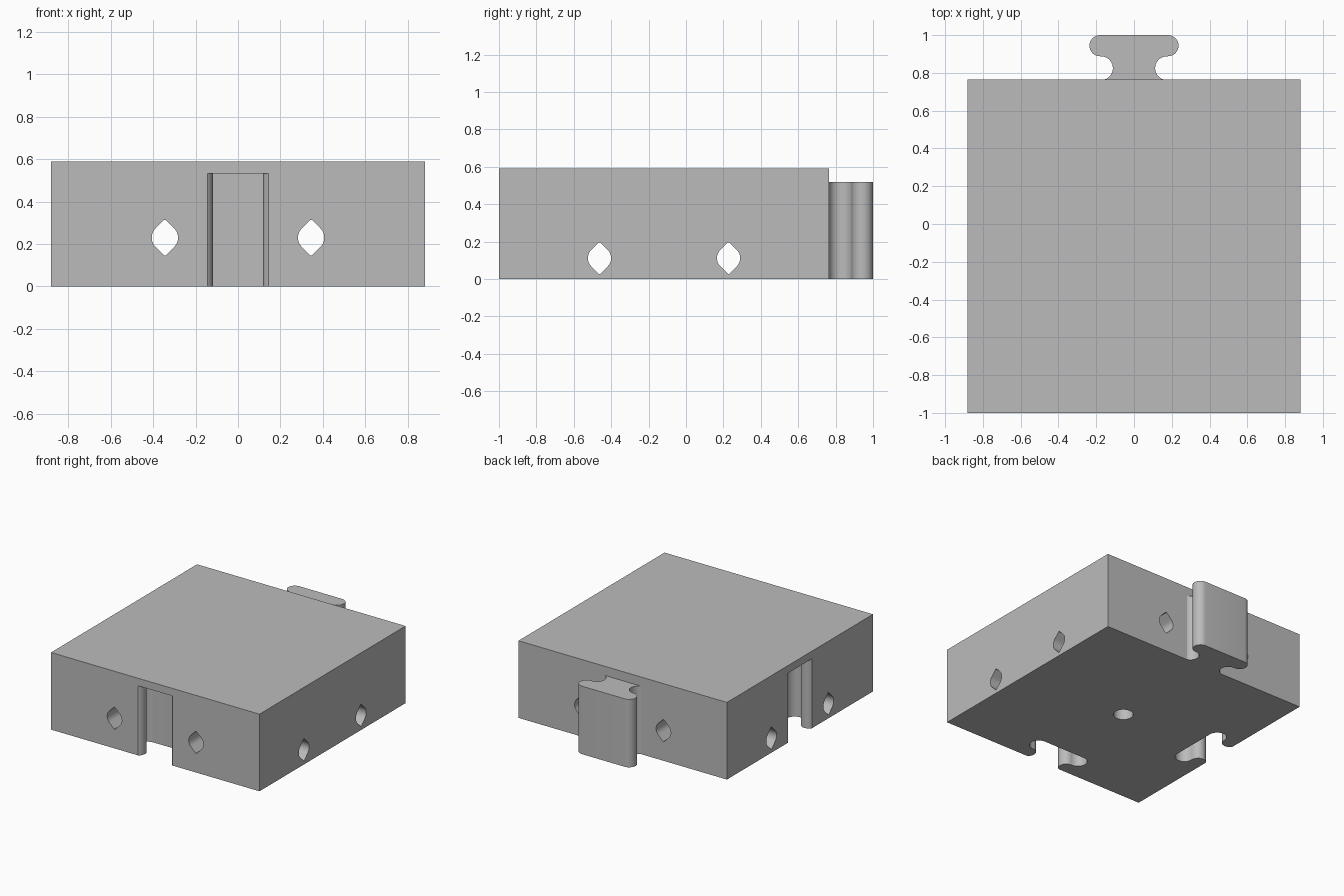
import bpy, bmesh
from math import pi, sin, cos, sqrt, atan2
from mathutils import Vector, Matrix

if "Cube" in bpy.data.objects:
    bpy.data.objects.remove(bpy.data.objects["Cube"], do_unlink=True)

HALF, FRONT, BACK, TOP = 0.882, -1.0, 0.765, 0.59
MID_Y = (FRONT + BACK) / 2

grey = bpy.data.materials.new("light grey")
grey.use_nodes = True
colour = (0.5, 0.5, 0.5, 1)
grey.diffuse_color = colour
grey.node_tree.nodes["Principled BSDF"].inputs["Base Color"].default_value = colour


def prism(name, points, direction):
    """Solid made by sweeping a flat outline along a direction."""
    bm = bmesh.new()
    face = bm.faces.new([bm.verts.new(p) for p in points])
    swept = bmesh.ops.extrude_face_region(bm, geom=[face])["geom"]
    bmesh.ops.translate(bm, vec=direction,
                        verts=[g for g in swept if isinstance(g, bmesh.types.BMVert)])
    bmesh.ops.recalc_face_normals(bm, faces=bm.faces)
    mesh = bpy.data.meshes.new(name)
    bm.to_mesh(mesh)
    bm.free()
    mesh.materials.append(grey)
    obj = bpy.data.objects.new(name, mesh)
    bpy.context.collection.objects.link(obj)
    return obj


def arc(cx, cy, r, start, end, steps=16):
    angles = [start + (end - start) * i / steps for i in range(steps + 1)]
    return [(cx + r * cos(a), cy + r * sin(a)) for a in angles]


def key_outline(neck_d, neck_r, head_r, lead=0):
    """Mushroom outline: concave neck and round-ended head."""
    cx = 0.175
    half_chord = sqrt(neck_r ** 2 - neck_d ** 2)
    start = 2 * pi + atan2(-neck_d, -half_chord)
    side = [(cx - half_chord, -lead)] if lead else []
    side += arc(cx, neck_d, neck_r, start, pi / 2)
    side += arc(0.18, neck_d + neck_r + head_r, head_r, -pi / 2, pi / 2)
    return side + [(-u, d) for u, d in reversed(side)]


def hole_outline(r):
    """Circle with 45 degree peaks above and below."""
    side = arc(0, 0, r, -pi / 4, pi / 4)
    tip = r * 1.36
    flat = r * 2 ** 0.5 - tip
    side = [(flat, -tip)] + side + [(flat, tip)]
    return side + [(-u, v) for u, v in reversed(side)]


# Main block
block = prism("block", [(-HALF, FRONT, 0), (HALF, FRONT, 0),
                        (HALF, BACK, 0), (-HALF, BACK, 0)], (0, 0, TOP))

# Key on the back face
tenon = prism("connector_key", [(u, BACK + d, 0) for u, d in key_outline(0.06, 0.063, 0.056)],
              (0, 0, 0.52))

# Sockets on the front and the -x side
socket = key_outline(0.047, 0.056, 0.066, lead=0.05)
cutters = [
    prism("front_socket_cutter", [(u, FRONT + d, -0.1) for u, d in socket], (0, 0, 0.632)),
    prism("side_socket_cutter", [(-HALF + d, MID_Y + u, -0.1) for u, d in socket], (0, 0, 0.632)),
    # Blind hole in the underside
    prism("bottom_hole_cutter", [(x, y, -0.1) for x, y in arc(0, MID_Y, 0.07, 0, 2 * pi, 32)[:-1]],
          (0, 0, 0.632)),
]

# Pairs of through holes along both directions
hole = hole_outline(0.062)
for s in (-0.345, 0.345):
    cutters.append(prism("long_hole_cutter", [(s + u, -1.2, 0.23 + v) for u, v in hole], (0, 2.4, 0)))
    cutters.append(prism("cross_hole_cutter", [(-1.2, MID_Y + s + u, 0.112 + v) for u, v in hole],
                         (2.4, 0, 0)))

for cutter in cutters:
    cutter.hide_render = True
    mod = block.modifiers.new("cut", "BOOLEAN")
    mod.operation, mod.solver, mod.object = "DIFFERENCE", "EXACT", cutter

# Bake the cuts and drop the cutters
depsgraph = bpy.context.evaluated_depsgraph_get()
baked = bpy.data.meshes.new_from_object(block.evaluated_get(depsgraph))
block.modifiers.clear()
block.data = baked
for cutter in cutters:
    bpy.data.objects.remove(cutter, do_unlink=True)

# Smooth curved walls, crisp edges
bpy.ops.object.select_all(action="DESELECT")
for obj in (block, tenon):
    obj.select_set(True)
bpy.context.view_layer.objects.active = block
bpy.ops.object.shade_smooth_by_angle(angle=pi / 6)
